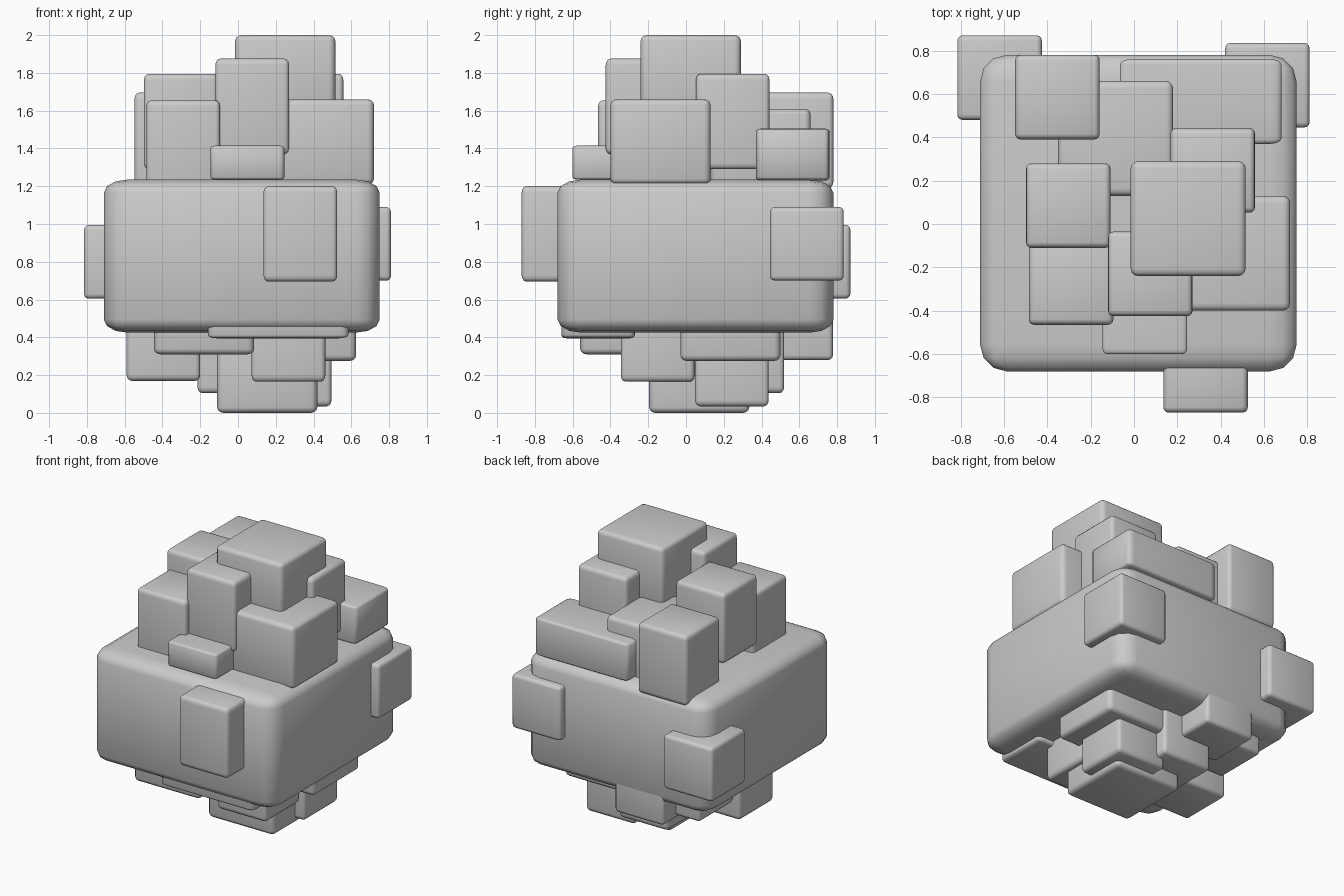
import bpy, bmesh

if "Cube" in bpy.data.objects:
    bpy.data.objects.remove(bpy.data.objects["Cube"])


def block(name, x, y, z, size, bevel=0.065):
    """Rounded block from min corner (x, y, z) and its size; the rounding scales with the block."""
    bm = bmesh.new()
    bmesh.ops.create_cube(bm, size=1)
    bmesh.ops.bevel(bm, geom=bm.edges[:], offset=bevel, segments=3, profile=0.5, affect='EDGES')
    for v in bm.verts:
        v.co = [lo + (c + 0.5) * s for lo, c, s in zip((x, y, z), v.co, size)]
    me = bpy.data.meshes.new(name)
    bm.to_mesh(me)
    bm.free()
    ob = bpy.data.objects.new(name, me)
    bpy.context.collection.objects.link(ob)
    bpy.ops.object.select_all(action='DESELECT')
    ob.select_set(True)
    bpy.context.view_layer.objects.active = ob
    bpy.ops.object.shade_smooth_by_angle(angle=0.6)


BIG = (0.53, 0.53, 0.45)
TALL = (0.39, 0.39, 0.505)
CUBE = (0.39, 0.39, 0.39)

# Large core
block("core", -0.71, -0.68, 0.425, (1.46, 1.46, 0.81), 0.085)

# Pile on top
block("top_peak", -0.015, -0.24, 1.55, BIG)
block("top_right_front", 0.19, -0.40, 1.21, BIG)
block("top_back_middle", -0.35, 0.13, 1.16, BIG)
block("top_front_tall", -0.12, -0.425, 1.37, TALL)
block("top_left_front", -0.485, -0.465, 1.15, TALL)
block("top_left", -0.498, -0.11, 1.29, TALL)
block("top_right", 0.168, 0.052, 1.29, TALL)
block("top_left_back", -0.548, 0.39, 1.19, TALL)
block("top_front_slab", -0.145, -0.60, 1.235, (0.39, 0.39, 0.18))
block("top_back_slab", -0.065, 0.37, 1.23, (0.745, 0.39, 0.275))

# Blocks on the sides
block("side_front", 0.135, -0.87, 0.695, TALL)
block("side_left_back", -0.815, 0.48, 0.605, CUBE)
block("side_right_back", 0.42, 0.445, 0.70, CUBE)

# Pile underneath
block("under_base", -0.11, -0.195, 0.0, BIG)
block("under_right", 0.095, -0.03, 0.275, BIG)
block("under_left_front", -0.445, -0.56, 0.31, BIG)
block("under_front_right", 0.072, -0.345, 0.165, TALL)
block("under_left", -0.59, -0.16, 0.17, TALL)
block("under_back_right", 0.105, 0.048, 0.035, TALL)
block("under_back_middle", -0.215, 0.13, 0.105, TALL)
block("under_left_back", -0.55, 0.24, 0.30, CUBE)
block("under_back", -0.362, 0.388, 0.28, CUBE)
block("under_front_slab", -0.16, -0.66, 0.395, (0.745, 0.39, 0.275))
